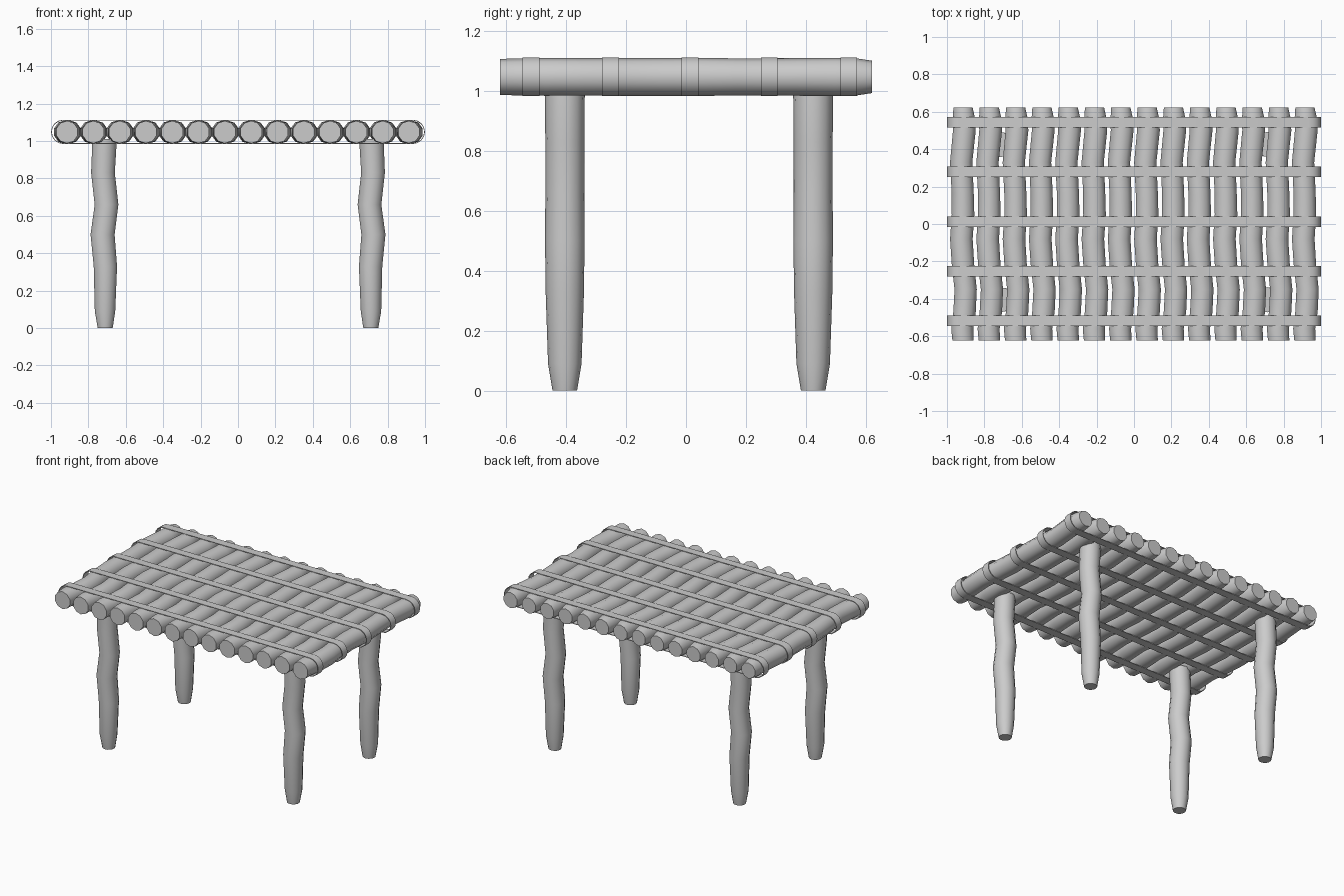
import bpy, bmesh, math

if "Cube" in bpy.data.objects:
    bpy.data.objects.remove(bpy.data.objects["Cube"])

def finish(name, bm):
    bmesh.ops.recalc_face_normals(bm, faces=bm.faces)
    me = bpy.data.meshes.new(name)
    bm.to_mesh(me)
    bm.free()
    ob = bpy.data.objects.new(name, me)
    bpy.context.collection.objects.link(ob)
    return ob

def smooth(ob, angle):
    bpy.ops.object.select_all(action='DESELECT')
    bpy.context.view_layer.objects.active = ob
    ob.select_set(True)
    bpy.ops.object.shade_smooth_by_angle(angle=math.radians(angle))

def tube(name, rings, axis, sides):
    """rings: (position along axis, x centre, other centre, radius)"""
    bm = bmesh.new()
    loops = []
    for t, cx, co, r in rings:
        loop = []
        for k in range(sides):
            a = 2 * math.pi * (k + 0.5) / sides
            x, o = cx + r * math.cos(a), co + r * math.sin(a)
            loop.append(bm.verts.new((x, t, o) if axis == 'y' else (x, o, t)))
        loops.append(loop)
    for a, b in zip(loops, loops[1:]):
        for k in range(sides):
            n = (k + 1) % sides
            bm.faces.new((a[k], a[n], b[n], b[k]))
    bm.faces.new(loops[0])
    bm.faces.new(loops[-1])
    return finish(name, bm)

# Table top: crooked logs laid side by side (y, sideways bend, radius)
LOG = [(-0.622, 0.0, 0.060), (-0.56, -0.004, 0.062), (-0.47, 0.008, 0.063),
       (-0.35, 0.014, 0.0625), (-0.22, 0.0, 0.063), (-0.08, -0.009, 0.0635),
       (0.05, 0.0, 0.0635), (0.17, -0.002, 0.062), (0.33, -0.010, 0.0625),
       (0.50, 0.007, 0.064), (0.57, 0.004, 0.062), (0.622, 0.0, 0.054)]
for i in range(14):
    cx = -0.914 + i * 1.828 / 13
    ob = tube(f"top_log_{i + 1}", [(y, cx + d, 1.048, r) for y, d, r in LOG], 'y', 10)
    smooth(ob, 50)

# Legs: crooked posts tapering at the foot, mirrored left to right
LEG = [(0.0, 0.71, 0.041), (0.09, 0.711, 0.056), (0.33, 0.709, 0.064),
       (0.50, 0.724, 0.066), (0.66, 0.703, 0.065), (0.83, 0.722, 0.065),
       (1.01, 0.713, 0.067)]
for side, sx in (("left", -1), ("right", 1)):
    for place, y in (("front", -0.405), ("back", 0.425)):
        ob = tube(f"{place}_{side}_leg", [(z, sx * x, y, r) for z, x, r in LEG], 'z', 14)
        smooth(ob, 50)

# Straps: thin flat loops wrapped round all the logs
def strap(name, y, half_w):
    def outline(r):
        pts = []
        for s, start in ((1, -90), (-1, 90)):
            for k in range(9):
                a = math.radians(start + k * 22.5)
                pts.append((s * 0.935 + r * math.cos(a), 1.049 + r * math.sin(a)))
        return pts
    outer, inner = outline(0.0645), outline(0.0605)
    bm = bmesh.new()
    rings = [[bm.verts.new((x, y + d, z)) for x, z in pts]
             for pts, d in ((outer, -half_w), (outer, half_w),
                            (inner, half_w), (inner, -half_w))]
    for j in range(4):
        a, b = rings[j], rings[(j + 1) % 4]
        for k in range(len(a)):
            n = (k + 1) % len(a)
            bm.faces.new((a[k], a[n], b[n], b[k]))
    return finish(name, bm)

for i in range(5):
    smooth(strap(f"strap_{i + 1}", -0.518 + i * 0.2655, 0.028), 35)
